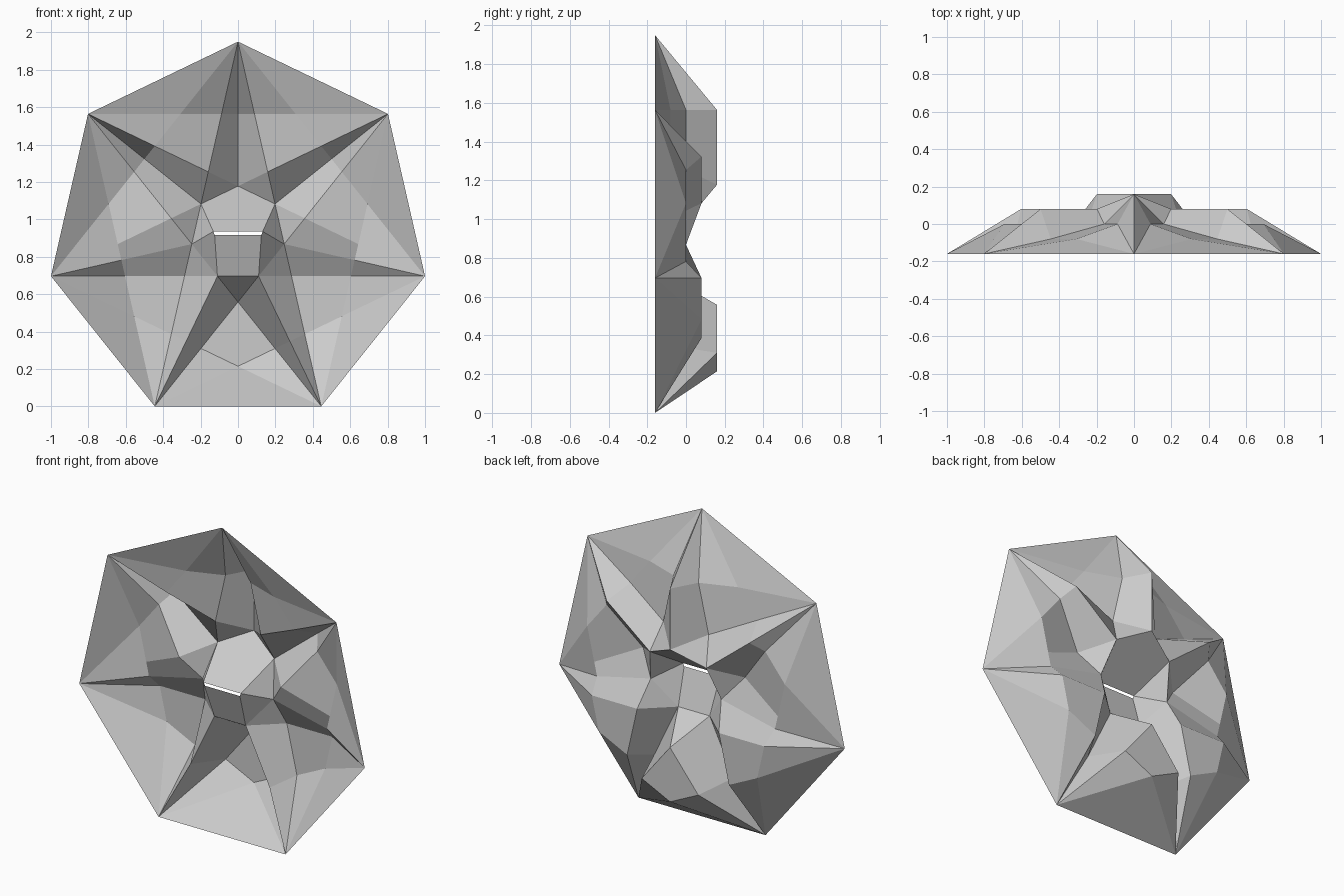
import bpy, bmesh
from math import sin, cos, pi

if "Cube" in bpy.data.objects:
    bpy.data.objects.remove(bpy.data.objects["Cube"])

N = 7
STEP = 2 * pi / N
R = 1 / sin(3 * pi / 7)          # outer radius giving a width of 2
CZ = R * cos(pi / 7)             # centre height so the base edge is at z = 0
D2, D3 = R * cos(2 * pi / 7), R * cos(3 * pi / 7)   # star chord distances
R_RIM = D2 / cos(pi / 7)         # outer corner of each wedge
R_MID = D3 / cos(2 * pi / 7)     # inner corner of each wedge
R_IN = D3 / cos(pi / 7)          # inner heptagon
SIDE = 0.088                     # half width of each spike at its fold
FRONT = -0.16

# depths around the star, clockwise from the top
SPIKE = [0.16, 0.08, 0, -0.08, -0.08, 0, 0.08]   # fold of each spike
RIGHT = [0, 0, 0.08, 0.16, 0.08, 0, -0.08]       # clockwise side of each spike
LEFT = [0, -0.08, 0, 0.08, 0.16, 0.08, 0]        # other side of each spike
RIM = [-0.08, 0, 0.08, 0.16, 0.08, 0, -0.08]     # outer wedge corners
MID = [0, -0.08, 0.08, 0.16, 0.08, -0.08, 0]     # inner wedge corners

bm = bmesh.new()


def polar(r, a, y, t=0.0):
    """Point at radius r, clockwise angle a from the top, offset t sideways."""
    return bm.verts.new((r * sin(a) + t * cos(a), y, CZ + r * cos(a) - t * sin(a)))


tip, fold, inner, left, right, rim, mid = [], [], [], [], [], [], []
for i in range(N):
    a, h = i * STEP, (i + 0.5) * STEP
    tip.append(polar(R, a, FRONT))
    fold.append(polar(D2, a, SPIKE[i]))
    inner.append(polar(R_IN, a, SPIKE[i]))
    left.append(polar(D2, a, LEFT[i], -SIDE))
    right.append(polar(D2, a, RIGHT[i], SIDE))
    rim.append(polar(R_RIM, h, RIM[i]))
    mid.append(polar(R_MID, h, MID[i]))

face = bm.faces.new
for i in range(N):
    j = (i + 1) % N
    # folded spike
    face((tip[i], right[i], fold[i]))
    face((tip[i], fold[i], left[i]))
    face((fold[i], right[i], mid[i], inner[i]))
    face((fold[i], inner[i], mid[i - 1], left[i]))
    # wedge between spikes
    face((tip[i], tip[j], rim[i]))
    face((tip[i], rim[i], right[i]))
    face((tip[j], left[j], rim[i]))
    face((rim[i], left[j], mid[i], right[i]))
    face((mid[i], inner[j], inner[i]))

# recessed centre with a narrow slit
ul, ur, ll, lr = [bm.verts.new((x, FRONT, z)) for x, z in
                  ((-0.132, 0.935), (0.132, 0.935), (-0.125, 0.917), (0.125, 0.917))]
E = inner
face((E[6], E[0], E[1], ur, ul))
face((E[3], E[4], ll, lr))
for a, b, c, up, low in ((1, 2, 3, ur, lr), (6, 5, 4, ul, ll)):
    face((E[a], E[b], up))
    face((E[b], low, up))
    face((E[b], E[c], low))

bmesh.ops.recalc_face_normals(bm, faces=bm.faces)
mesh = bpy.data.meshes.new("folded_star_shell")
bm.to_mesh(mesh)
bm.free()
bpy.context.collection.objects.link(bpy.data.objects.new("folded_star_shell", mesh))
